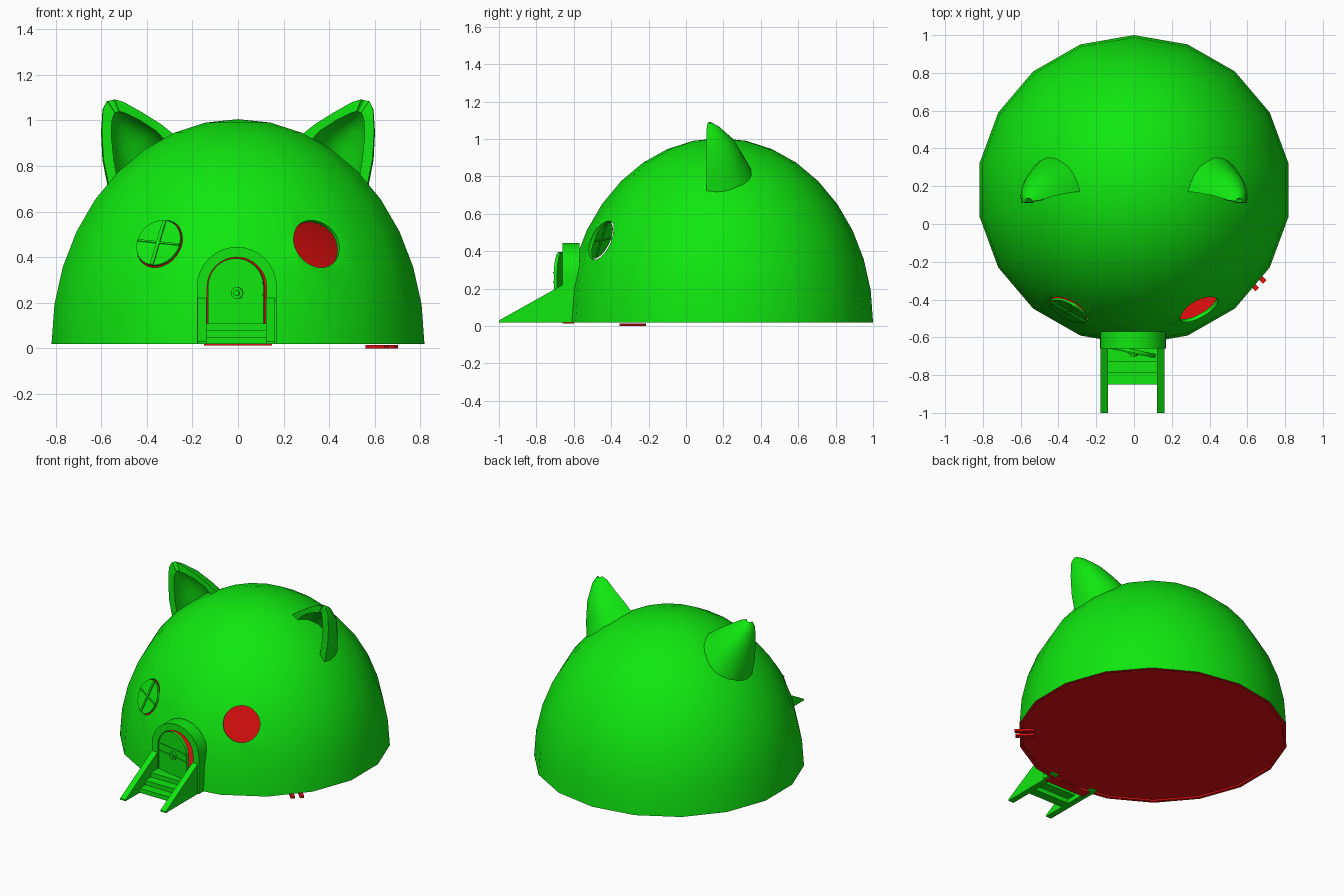
import bpy, bmesh, math
from mathutils import Vector, Matrix

cube = bpy.data.objects.get("Cube")
if cube:
    bpy.data.objects.remove(cube, do_unlink=True)


def material(name, color):
    m = bpy.data.materials.new(name)
    m.use_nodes = True
    m.diffuse_color = color
    m.node_tree.nodes["Principled BSDF"].inputs["Base Color"].default_value = color
    return m


GREEN = material("bright green", (0.005, 0.8, 0.005, 1))
RED = material("bright red", (0.8, 0.005, 0.005, 1))


def finish(name, bm, mats=(GREEN,), smooth=None):
    bmesh.ops.recalc_face_normals(bm, faces=bm.faces)
    me = bpy.data.meshes.new(name)
    bm.to_mesh(me)
    bm.free()
    for m in mats:
        me.materials.append(m)
    ob = bpy.data.objects.new(name, me)
    bpy.context.collection.objects.link(ob)
    if smooth:
        bpy.ops.object.select_all(action='DESELECT')
        ob.select_set(True)
        bpy.context.view_layer.objects.active = ob
        bpy.ops.object.shade_smooth_by_angle(angle=math.radians(smooth))
    return ob


def box(name, lo, hi, mats=(GREEN,), matrix=Matrix()):
    lo, hi = Vector(lo), Vector(hi)
    bm = bmesh.new()
    bmesh.ops.create_cube(bm, size=1)
    for v in bm.verts:
        v.co = matrix @ ((lo + hi) / 2 + v.co * (hi - lo))
    return finish(name, bm, mats)


def prism(name, outline, offset, smooth=None, matrix=Matrix()):
    """Extrude a closed outline along an offset."""
    bm = bmesh.new()
    face = bm.faces.new([bm.verts.new(p) for p in outline])
    ext = bmesh.ops.extrude_face_region(bm, geom=[face])
    bmesh.ops.translate(bm, vec=offset,
                        verts=[g for g in ext["geom"] if isinstance(g, bmesh.types.BMVert)])
    bm.transform(matrix)
    return finish(name, bm, smooth=smooth)


def cylinder(name, radius, depth, matrix, segs=32):
    bm = bmesh.new()
    bmesh.ops.create_cone(bm, cap_ends=True, segments=segs, radius1=radius,
                          radius2=radius, depth=depth, matrix=matrix)
    return finish(name, bm, smooth=40)


def arch(r, bottom, y, spring=0.27, cx=0.0):
    """Round-topped doorway outline, left foot to right foot."""
    arc = [(cx - r * math.cos(math.pi * i / 16), y, spring + r * math.sin(math.pi * i / 16))
           for i in range(17)]
    return [(cx - r, y, bottom)] + arc + [(cx + r, y, bottom)]


# Dome shell: green outside, red inside and on the rim
CENTER, BASE = 0.18, 0.02
RX, RY, RZ = 0.83, 0.82, 0.985
bm = bmesh.new()
arc = [math.radians(10 * i) for i in range(10)]
profile = [(0, math.cos(a), math.sin(a)) for a in arc]
profile += [(0, 0.975 * math.cos(a), 0.975 * math.sin(a)) for a in reversed(arc)]
verts = [bm.verts.new(p) for p in profile]
edges = [bm.edges.new((a, b)) for a, b in zip(verts, verts[1:])]
edges.append(bm.edges.new((verts[-1], verts[0])))
bmesh.ops.spin(bm, geom=verts + edges, cent=(0, 0, 0), axis=(0, 0, 1),
               angle=math.tau, steps=18, use_merge=False)
bmesh.ops.remove_doubles(bm, verts=bm.verts, dist=0.0005)
bmesh.ops.dissolve_degenerate(bm, edges=bm.edges, dist=0.0001)
loose = [e for e in bm.edges if not e.link_faces]
bmesh.ops.delete(bm, geom=loose, context='EDGES')
bmesh.ops.recalc_face_normals(bm, faces=bm.faces)
for f in bm.faces:
    inward = f.normal.dot(f.calc_center_median()) < 0
    f.material_index = 1 if inward or f.normal.z < -0.9 else 0
bm.transform(Matrix.Translation((0, CENTER, BASE)) @ Matrix.Diagonal((RX, RY, RZ, 1)))
dome = finish("dome", bm, (GREEN, RED))

# Eye window placement on the dome surface
def eye_matrix(side):
    x, z = side * 0.35, 0.465 - BASE
    y = -RY * math.sqrt(1 - (x / RX) ** 2 - (z / RZ) ** 2)
    normal = Vector((x / RX ** 2, y / RY ** 2, z / RZ ** 2)).normalized()
    right = Vector((0, 0, 1)).cross(normal).normalized()
    up = normal.cross(right)
    rot = Matrix((right, up, normal)).transposed().to_4x4()
    return Matrix.Translation((x, y + CENTER, z + BASE)) @ rot


# Cut the two round openings and the doorway
DOOR_X = -0.005
cutters = [cylinder("eye_cutter", 0.113, 0.2, eye_matrix(s)) for s in (-1, 1)]
cutters.append(prism("door_cutter", arch(0.13, 0.06, -0.8, cx=DOOR_X), (0, 0.4, 0)))
bpy.ops.object.select_all(action='DESELECT')
dome.select_set(True)
bpy.context.view_layer.objects.active = dome
for c in cutters:
    c.hide_render = True
    mod = dome.modifiers.new("cut", 'BOOLEAN')
    mod.operation, mod.solver, mod.object = 'DIFFERENCE', 'EXACT', c
    bpy.ops.object.modifier_apply(modifier=mod.name)
    bpy.data.objects.remove(c, do_unlink=True)
bpy.ops.object.shade_smooth_by_angle(angle=math.radians(40))

# Red floor inside the dome
bm = bmesh.new()
bmesh.ops.create_circle(bm, cap_ends=True, segments=18, radius=0.81,
                        matrix=Matrix.Translation((0, CENTER, 0.03)))
finish("floor", bm, (RED,))

# Closed window with crossed glazing bars
m = eye_matrix(-1)
cylinder("window_pane", 0.107, 0.012, m @ Matrix.Translation((0, 0, -0.008)))
for name, w, h in (("window_bar_upright", 0.008, 0.105), ("window_bar_level", 0.105, 0.004)):
    box(name, (-w, -h, -0.018), (w, h, 0.004), matrix=m @ Matrix.Rotation(-0.1, 4, 'Z'))

# Ears: hollow half cones with a thick front rim
INNER = [(.22, .18, .89), (.34, .165, .985), (.42, .15, 1.035), (.50, .125, 1.08), (.54, .12, 1.092)]
OUTER = [(.555, .11, .66), (.59, .11, .83), (.597, .11, .95), (.592, .11, 1.05), (.575, .115, 1.085)]
HOLE_IN = [(.27, .175, .86), (.36, .165, .955), (.43, .15, 1.0), (.49, .125, 1.03), (.52, .12, 1.04)]
HOLE_OUT = [(.515, .11, .66), (.545, .11, .83), (.555, .11, .93), (.553, .11, 1.0), (.54, .115, 1.035)]
DEPTH = [0.24, 0.17, 0.13, 0.065, 0.02]
BACK = Vector((0.2, 0.97, -0.1))
N = 12


def half_ring(a, b, depth):
    a, b = Vector(a), Vector(b)
    return [(a + b) / 2 + (a - b) / 2 * math.cos(math.pi * i / N)
            + BACK * depth * math.sin(math.pi * i / N) for i in range(N + 1)]


for name, side in (("left_ear", 1), ("right_ear", -1)):
    bm = bmesh.new()
    rings = []
    for a, b, c, d, depth in zip(INNER, OUTER, HOLE_IN, HOLE_OUT, DEPTH):
        loop = half_ring(a, b, depth) + half_ring(c, d, depth * 0.75)[::-1]
        rings.append([bm.verts.new((p.x * side, p.y, p.z)) for p in loop])
    count = len(rings[0])
    for lower, upper in zip(rings, rings[1:]):
        for i in range(count):
            j = (i + 1) % count
            bm.faces.new((lower[i], lower[j], upper[j], upper[i]))
    tip = rings[-1]
    for i in range(N):
        bm.faces.new((tip[i], tip[i + 1], tip[count - 2 - i], tip[count - 1 - i]))
    finish(name, bm, smooth=45)

# Arched door frame
outer = arch(0.175, 0.02, -0.66, cx=DOOR_X)
inner = arch(0.13, 0.02, -0.66, cx=DOOR_X)
prism("door_frame", outer + inner[::-1], (0, 0.09, 0), smooth=40)

# Door standing slightly open, hinged on its right side
hinge = Matrix.Translation((-0.13, -0.645, 0)) @ Matrix.Rotation(math.radians(-12), 4, 'Z')
prism("door", arch(0.125, 0.11, -0.01, cx=0.125), (0, 0.018, 0), 40, hinge)
for name, z in (("door_rail_upper", 0.285), ("door_rail_lower", 0.235)):
    box(name, (0.004, -0.015, z - 0.004), (0.246, -0.009, z + 0.004), matrix=hinge)
facing = hinge @ Matrix.Translation((0.132, -0.016, 0.243)) @ Matrix.Rotation(math.pi / 2, 4, 'X')
cylinder("door_knob_plate", 0.026, 0.012, facing, 20)
cylinder("door_knob", 0.013, 0.03, facing, 16)

# Stair sides and treads
side_profile = [(-1, 0.02), (-1, 0.03), (-0.66, 0.22), (-0.585, 0.22), (-0.585, 0.02)]
for name, x in (("stair_side_right", -0.178), ("stair_side_left", 0.122)):
    prism(name, [(x, y, z) for y, z in side_profile], (0.04, 0, 0))
for i, (front, back) in enumerate(((-0.85, -0.79), (-0.79, -0.73), (-0.73, -0.59))):
    top = 0.05 + 0.03 * i
    box("stair_tread", (-0.14, front, top - 0.03), (0.125, back, top))

# Red threshold plate and two loose red strips by the rim
box("threshold", (-0.15, -0.66, 0.013), (0.15, -0.6, 0.02), (RED,))
for x, y in ((0.61, -0.305), (0.65, -0.265)):
    turn = Matrix.Translation((x, y, 0)) @ Matrix.Rotation(math.radians(135), 4, 'Z')
    box("loose_strip", (-0.06, -0.013, 0), (0.06, 0.013, 0.014), (RED,), turn)
